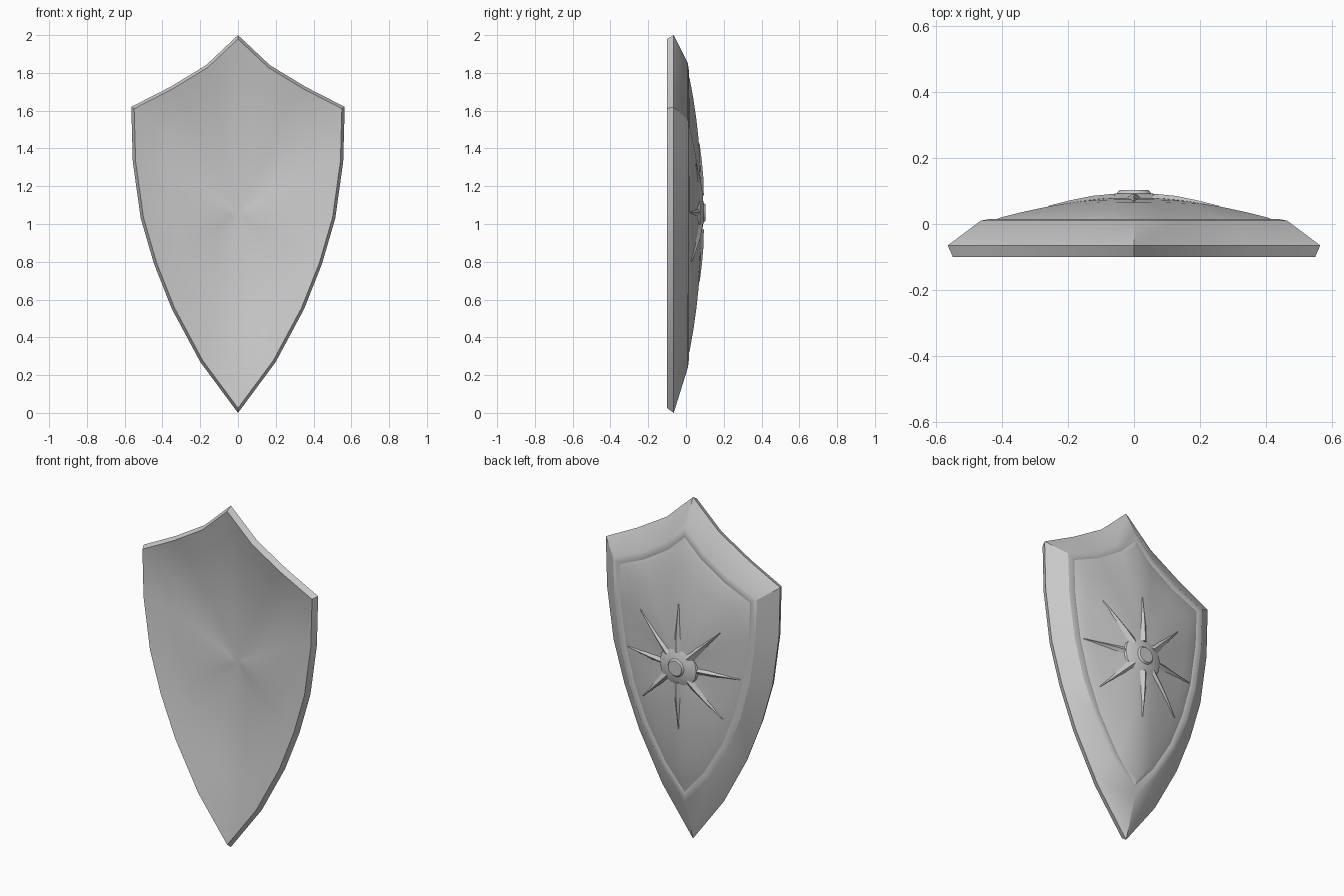
import bpy, bmesh, math
from mathutils import Vector
from mathutils.bvhtree import BVHTree

if "Cube" in bpy.data.objects:
    bpy.data.objects.remove(bpy.data.objects["Cube"])

CZ = 1.06  # height of the emblem centre


def finish(bm, name, angle):
    bmesh.ops.recalc_face_normals(bm, faces=bm.faces)
    me = bpy.data.meshes.new(name)
    bm.to_mesh(me)
    ob = bpy.data.objects.new(name, me)
    bpy.context.collection.objects.link(ob)
    bpy.ops.object.select_all(action='DESELECT')
    ob.select_set(True)
    bpy.context.view_layer.objects.active = ob
    bpy.ops.object.shade_smooth_by_angle(angle=math.radians(angle))
    return ob


def mirror(half):
    return [Vector(p) for p in half] + [Vector((-x, z)) for x, z in half[-2:0:-1]]


def inset(loop, d):
    out = []
    for i, p in enumerate(loop):
        a = (p - loop[i - 1]).normalized()
        b = (loop[(i + 1) % len(loop)] - p).normalized()
        na, nb = Vector((a.y, -a.x)), Vector((b.y, -b.x))
        out.append(p + (na + nb) * d / (1 + na.dot(nb)))
    return out


def ring(loop, y, t=1, rise=0):
    """Loop scaled about the centre; straight rise sideways, rounded lengthwise."""
    c = Vector((0, CZ))
    out = []
    for p in loop:
        d = p - c
        e = 1 + 1.3 * d.y ** 2 / d.length_squared
        q = c + d * t
        out.append((q.x, y + rise * (1 - t ** e), q.y))
    return out


def loft(bm, rings, start=None, end=None):
    rows = [[bm.verts.new(p) for p in r] for r in rings]
    n = len(rows[0])
    for a, b in zip(rows, rows[1:]):
        for i in range(n):
            j = (i + 1) % n
            bm.faces.new((a[i], a[j], b[j], b[i]))
    for row, y in ((rows[0], start), (rows[-1], end)):
        if y is not None:
            c = bm.verts.new((0, y, CZ))
            for i in range(n):
                bm.faces.new((row[i], row[(i + 1) % n], c))


# Shield body: shallow hollow front, rim wall, broad bevel, beaded edge, ridged panel
outer = mirror([(0, 2.0), (.17, 1.84), (.36, 1.725), (.565, 1.62), (.557, 1.33),
                (.515, 1.03), (.445, .79), (.35, .55), (.20, .27), (0, 0)])
panel = mirror([(0, 1.85), (.13, 1.725), (.28, 1.63), (.465, 1.55), (.457, 1.31),
                (.42, 1.05), (.36, .83), (.28, .63), (.155, .42), (0, .24)])
steps = [.1, .25, .4, .55, .7, .85]
hollow, field = inset(panel, .012), inset(panel, .06)
rings = [ring(hollow, -.07, t, .065) for t in steps]
rings += [ring(hollow, -.07), ring(inset(outer, .015), -.1), ring(outer, -.065),
          ring(panel, .01), ring(inset(panel, .025), .015),
          ring(inset(panel, .04), .012), ring(field, .02)]
rings += [ring(field, .02, t, .062) for t in reversed(steps)]
bm = bmesh.new()
loft(bm, rings, start=-.005, end=.081)
finish(bm, "shield_body", 25)
surface = BVHTree.FromBMesh(bm)
bm.free()

# Round boss with a small raised button
bm = bmesh.new()
circle = [Vector((math.sin(math.tau * i / 16), CZ + math.cos(math.tau * i / 16)))
          for i in range(16)]
loft(bm, [ring(circle, y, r) for r, y in
          [(.135, .045), (.118, .074), (.09, .086), (.052, .093), (.044, .103)]], end=.103)
finish(bm, "centre_boss", 30)
bm.free()

# Eight tapering rays lying on the panel
bm = bmesh.new()
for k in range(8):
    a = math.tau * k / 8
    along, side = Vector((math.sin(a), math.cos(a))), Vector((math.cos(a), -math.sin(a)))
    rows = []
    for r, w, h in [(.09, .04, .013), (.18, .029, .013), (.27, .018, .009), (.365, .007, .004)]:
        p = Vector((0, CZ)) + along * r
        y = surface.ray_cast(Vector((p.x, 1, p.y)), Vector((0, -1, 0)))[0].y
        rows.append([bm.verts.new((p.x + side.x * s, y + dy, p.y + side.y * s))
                     for s, dy in [(-w, -.01), (0, h), (w, -.01)]])
    for p, q in zip(rows, rows[1:]):
        for i in range(3):
            j = (i + 1) % 3
            bm.faces.new((p[i], p[j], q[j], q[i]))
    bm.faces.new(rows[0])
    bm.faces.new(rows[-1])
finish(bm, "emblem_rays", 30)
bm.free()
